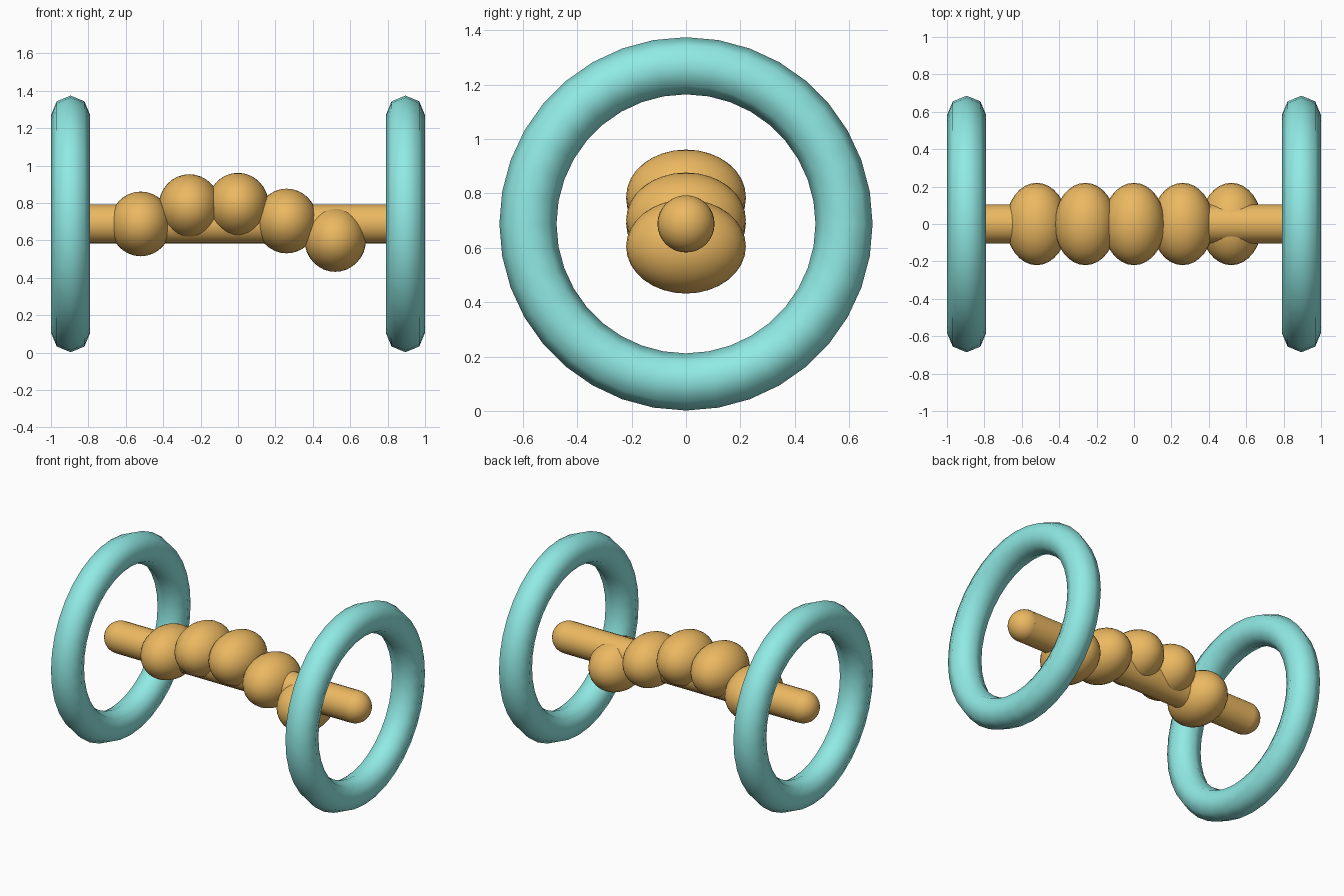
import bpy, math

if "Cube" in bpy.data.objects:
    bpy.data.objects.remove(bpy.data.objects["Cube"])

AXIS_Z = 0.688
END_X = 0.895
TUBE = 0.105


def material(name, rgb):
    m = bpy.data.materials.new(name)
    m.diffuse_color = (*rgb, 1)
    m.use_nodes = True
    m.node_tree.nodes["Principled BSDF"].inputs["Base Color"].default_value = m.diffuse_color
    return m


orange = material("orange", (0.83, 0.48, 0.12))
teal = material("teal", (0.28, 0.82, 0.78))


def finish(name, mat):
    ob = bpy.context.object
    ob.name = name
    ob.data.materials.append(mat)
    bpy.ops.object.shade_smooth_by_angle(angle=math.radians(50))
    return ob


def ball(name, loc, scale):
    bpy.ops.mesh.primitive_uv_sphere_add(segments=32, ring_count=16, radius=1, location=loc)
    bpy.context.object.scale = scale
    bpy.ops.object.transform_apply(location=False, rotation=False, scale=True)
    finish(name, orange)


# central rod
bpy.ops.mesh.primitive_cylinder_add(vertices=24, radius=TUBE, depth=2 * END_X,
                                    location=(0, 0, AXIS_Z), rotation=(0, math.pi / 2, 0))
finish("rod", orange)

# rounded rod ends and ring wheels on both sides
for side, sx in (("left", -1), ("right", 1)):
    ball(side + "_rod_end", (sx * END_X, 0, AXIS_Z), (TUBE,) * 3)
    bpy.ops.mesh.primitive_torus_add(major_segments=36, minor_segments=8,
                                     major_radius=0.581, minor_radius=TUBE,
                                     location=(sx * END_X, 0, AXIS_Z),
                                     rotation=(0, math.pi / 2, 0))
    finish(side + "_ring", teal).data.shade_smooth()

# wavy row of grip beads
for i in range(5):
    ball(f"grip_bead_{i + 1}", (0.26 * (i - 2), 0, AXIS_Z + 0.11 * math.sin(i)),
         (0.165, 0.22, 0.173))
